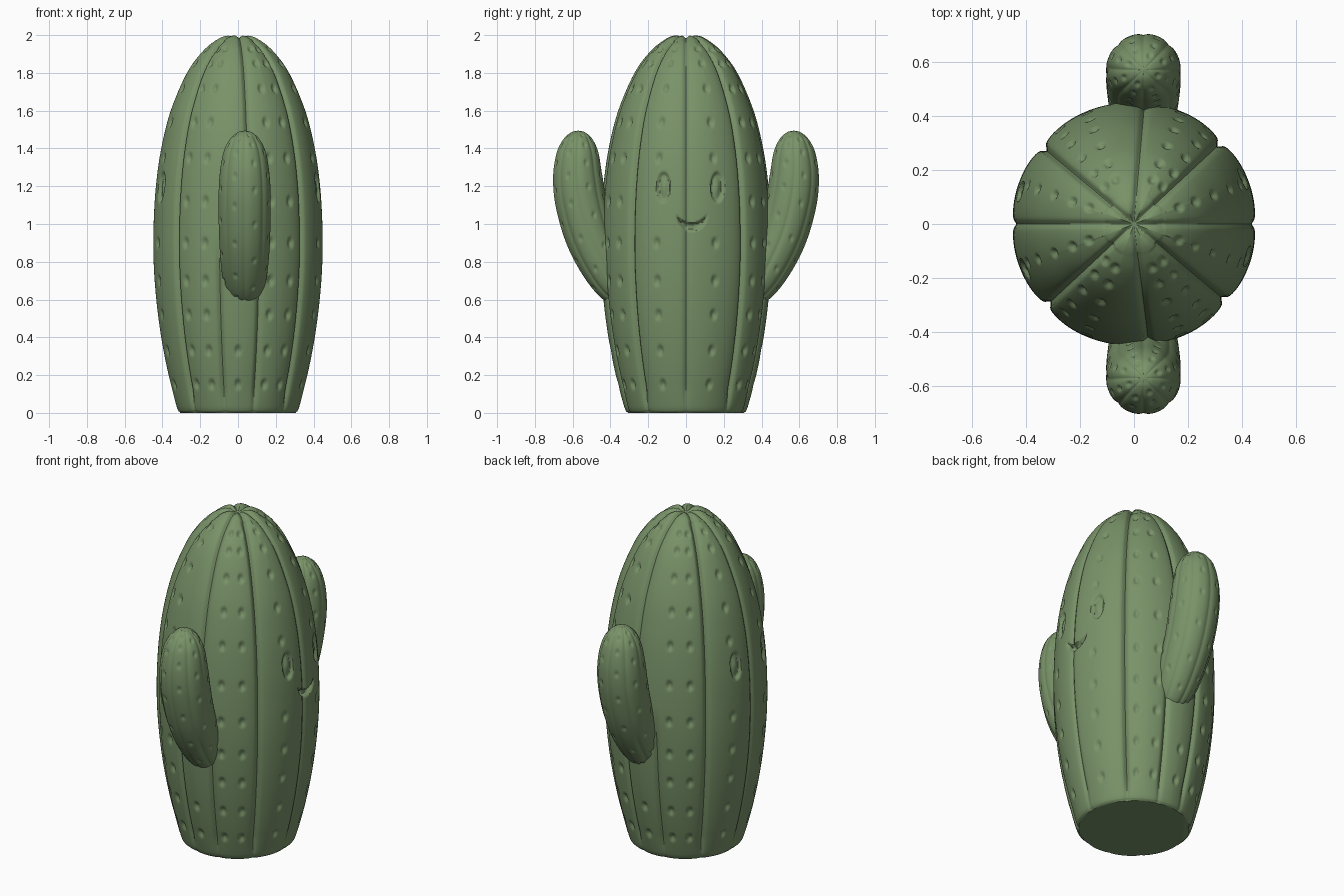
import bpy, bmesh, math
from mathutils import Vector, kdtree

if "Cube" in bpy.data.objects:
    bpy.data.objects.remove(bpy.data.objects["Cube"])

mat = bpy.data.materials.new("cactus_green")
mat.diffuse_color = (0.19, 0.29, 0.14, 1)
mat.use_nodes = True
mat.node_tree.nodes["Principled BSDF"].inputs["Base Color"].default_value = mat.diffuse_color


def spline(pts, n):
    """Catmull-Rom through pts, about n samples spread by segment length."""
    pts = [Vector(p) for p in pts]
    ext = [2 * pts[0] - pts[1]] + pts + [2 * pts[-1] - pts[-2]]
    seg = [(b.xyz - a.xyz).length for a, b in zip(pts, pts[1:])]
    out = []
    for i, length in enumerate(seg):
        a, b, c, d = ext[i:i + 4]
        k = max(2, round(n * length / sum(seg)))
        for j in range(k):
            t = j / k
            out.append(0.5 * (2 * b + (c - a) * t + (2 * a - 5 * b + 4 * c - d) * t * t
                              + (3 * b - a - 3 * c + d) * t ** 3))
    return out + [pts[-1]]


def tube(name, pts, rings, sides, x0, sx, relief):
    """Sweep tilted ellipses along (y, z, radius, tilt), then push in the surface relief."""
    bm = bmesh.new()
    grid, info = [], []
    for y, z, r, tilt in spline(pts, rings):
        r = max(r, 0.002)
        row = []
        for j in range(sides):
            a = 2 * math.pi * j / sides
            s = r * math.sin(a)
            v = bm.verts.new((x0 + sx * r * math.cos(a), y + s * math.cos(tilt), z + s * math.sin(tilt)))
            row.append(v)
            info.append((v, a, r))
        grid.append(row)
    for lo, hi in zip(grid, grid[1:]):
        for j in range(sides):
            k = (j + 1) % sides
            bm.faces.new((lo[j], lo[k], hi[k], hi[j]))
    bm.normal_update()
    moved = [(v, v.co + v.normal * relief(v.co, a, r)) for v, a, r in info]
    for v, co in moved:
        v.co = co
        v.co.z = max(0, co.z)
    if pts[0][1] == 0:
        for v in grid[0]:
            v.co.z = 0
    bm.faces.new(grid[0][::-1])
    bm.faces.new(grid[-1])
    me = bpy.data.meshes.new(name)
    bm.to_mesh(me)
    bm.free()
    ob = bpy.data.objects.new(name, me)
    bpy.context.collection.objects.link(ob)
    me.materials.append(mat)
    bpy.ops.object.select_all(action='DESELECT')
    ob.select_set(True)
    bpy.context.view_layer.objects.active = ob
    bpy.ops.object.shade_smooth_by_angle(angle=math.radians(50))
    return ob


def squash(p):
    return Vector((p[0], p[1], p[2] * 0.62))


def dot_tree(points):
    tree = kdtree.KDTree(len(points))
    for i, p in enumerate(points):
        tree.insert(squash(p), i)
    tree.balance()
    return tree


def dimple(tree, co, size, depth):
    d = tree.find(squash(co))[2] / size
    return -depth * (1 - d * d) ** 2 if d < 1 else 0


def step(x):
    x = min(1, max(0, x))
    return x * x * (3 - 2 * x)


# Body profile
body_pts = [(0, z, r, 0) for z, r in (
    (0, .308), (.03, .327), (.2, .373), (.4, .412), (.6, .438), (.8, .452), (1, .452), (1.2, .440),
    (1.4, .412), (1.6, .362), (1.8, .277), (1.92, .19), (1.985, .11), (2.004, .06), (2.002, .025), (1.999, .002))]
samples = spline(body_pts, 200)


def radius_at(z):
    return min(samples[:-12], key=lambda p: abs(p[1] - z))[2]


# Spine dimples in vertical columns
rows = (.15, .33, .52, .7, .9, 1.12, 1.35, 1.54, 1.72, 1.85, 1.93)
dots = []
for base in (20, 52, 67, 90):
    for deg in sorted({base, 180 - base, -base, base - 180}):
        for z in rows:
            if (base == 20 and z == 1.12) or (base == 90 and z > .5):
                continue
            a, r = math.radians(deg), radius_at(z)
            dots.append((r * math.cos(a), r * math.sin(a), z))
body_dots = dot_tree(dots)

# Groove angles: the ones behind the arms split in two lower down
main = (0, 43, 140, 180, 223, 320)
upper, lower = (85, 277), (75, 103, 257, 285)


def groove(a, r, angles):
    offsets = [(abs((math.degrees(a) - g + 180) % 360 - 180), g) for g in angles]
    d, g = min(offsets)
    s = r * math.radians(d)
    depth = (.45 if g in (0, 180) else .8 if g in main else .6) if r > .12 else .55
    return -depth * (0.017 * math.exp(-(s / 0.012) ** 2) + 0.022 * math.exp(-s / 0.04))


def body_relief(co, a, r):
    k = step((co.z - .7) / .3)
    h = (1 - k) * groove(a, r, main + lower) + k * groove(a, r, main + upper)
    h *= .35 + .65 * step(co.z / .15)
    h += dimple(body_dots, co, .024, .014)
    # eyes on both faces, smile on one
    side = 1 if co.x > 0 else -1
    if abs(co.y) < .25 and .9 < co.z < 1.35:
        y = co.y * side
        for ey in (-.12, .167):
            d = math.hypot((y - ey) / .038, (co.z - 1.195) / .087)
            h -= .018 * step((1 - d) / .25) * (1 - .6 * step((.8 - d) / .8))
        if side > 0:
            inside = min(.083 - math.hypot(y - .03, co.z - 1.045), math.hypot(y - .03, co.z - 1.10) - .092)
            h -= .024 * step(inside / .012)
    return h


tube("cactus_body", body_pts, 260, 360, 0, 1, body_relief)

# Arms: curved tapering tube with light ribs and dimples, mirrored to the other side
arm_pts = [(-.30, .60, .07, .75), (-.37, .675, .105, .72), (-.44, .79, .125, .6), (-.51, .945, .135, .4),
           (-.557, 1.12, .138, .2), (-.574, 1.26, .132, .05), (-.574, 1.38, .112, 0), (-.572, 1.45, .078, 0),
           (-.571, 1.485, .038, 0), (-.571, 1.494, .002, 0)]
arm_x, arm_sx = .035, 1.02
arm_dots = []
for n, (y, z, r, tilt) in enumerate(spline(arm_pts, 14)):
    for k in range(8):
        if r > .05 and (n + k) % 2:
            a = (k + .5) * math.pi / 4
            s = r * math.sin(a)
            arm_dots.append((arm_x + arm_sx * r * math.cos(a), y + s * math.cos(tilt), z + s * math.sin(tilt)))
arm_tree = dot_tree(arm_dots)


def arm_relief(co, a, r):
    rib = -.006 * (1 - abs(math.sin(4 * a))) ** 2 * min(1, r / .1)
    return rib + dimple(arm_tree, co, .016, .008)


arm = tube("cactus_arms", arm_pts, 130, 128, arm_x, arm_sx, arm_relief)
mirror = arm.modifiers.new("other_side", 'MIRROR')
mirror.use_axis = (False, True, False)
